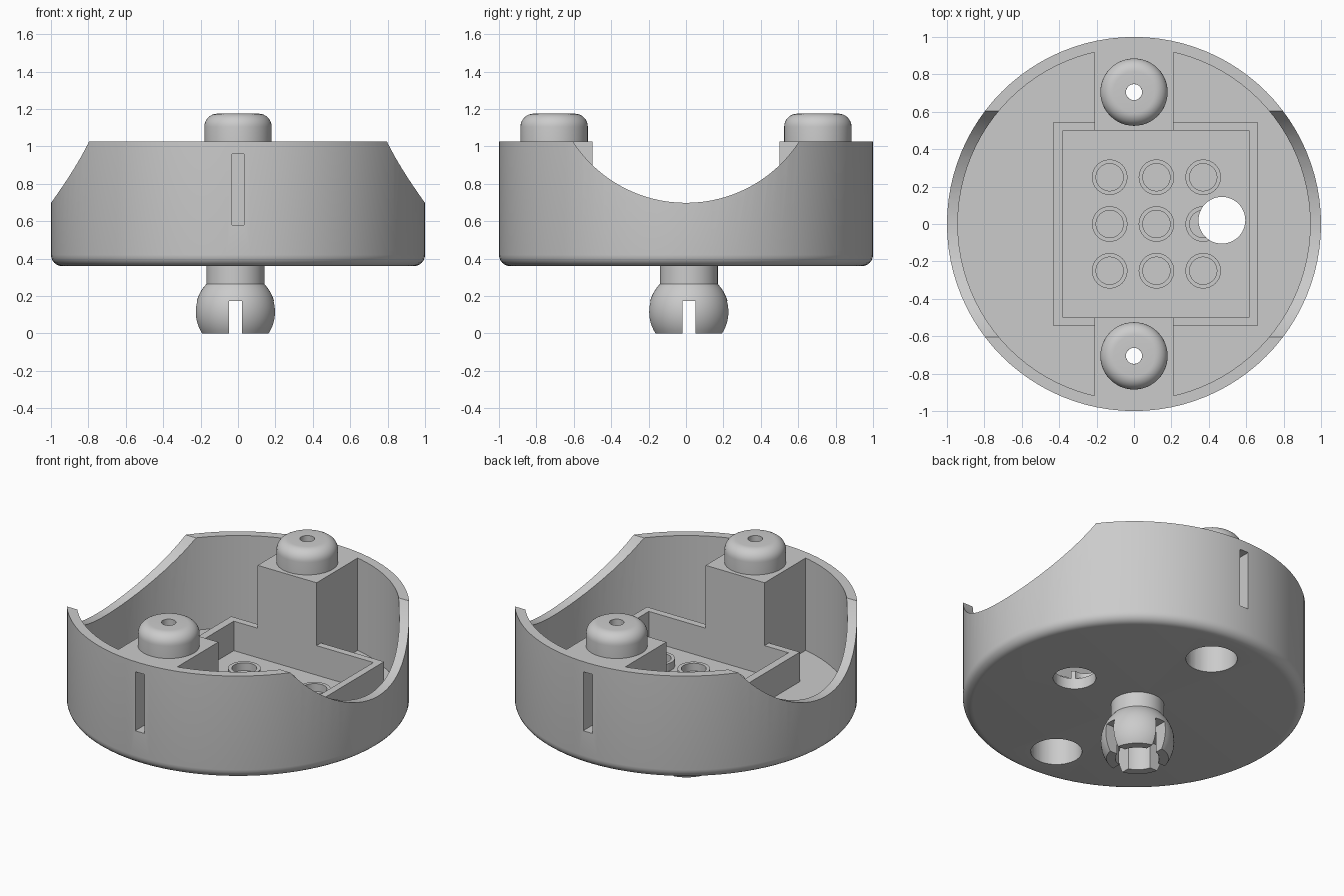
import bpy, bmesh, math
from mathutils import Matrix, Vector

cube = bpy.data.objects.get("Cube")
if cube:
    bpy.data.objects.remove(cube, do_unlink=True)

GREY = bpy.data.materials.new("light grey plastic")
GREY.use_nodes = True
GREY.diffuse_color = (0.6, 0.6, 0.6, 1)
GREY.node_tree.nodes["Principled BSDF"].inputs["Base Color"].default_value = (0.6, 0.6, 0.6, 1)


def finish(name, bm, loc=(0, 0, 0)):
    bmesh.ops.recalc_face_normals(bm, faces=bm.faces)
    mesh = bpy.data.meshes.new(name)
    bm.to_mesh(mesh)
    bm.free()
    mesh.materials.append(GREY)
    ob = bpy.data.objects.new(name, mesh)
    ob.location = loc
    bpy.context.collection.objects.link(ob)
    return ob


def lathe(name, profile, loc=(0, 0, 0), steps=48, closed=False):
    """Spin an (radius, height) profile around the vertical axis."""
    bm = bmesh.new()
    verts = [bm.verts.new((r, 0, z)) for r, z in profile]
    pairs = list(zip(verts, verts[1:]))
    if closed:
        pairs.append((verts[-1], verts[0]))
    edges = [bm.edges.new(p) for p in pairs]
    bmesh.ops.spin(bm, geom=verts + edges, axis=(0, 0, 1), cent=(0, 0, 0),
                   angle=math.tau, steps=steps)
    bmesh.ops.remove_doubles(bm, verts=bm.verts, dist=1e-5)
    return finish(name, bm, loc)


def box(name, x0, x1, y0, y1, z0, z1):
    bm = bmesh.new()
    bmesh.ops.create_cube(bm, size=1)
    low, high = Vector((x0, y0, z0)), Vector((x1, y1, z1))
    for v in bm.verts:
        v.co = [(a + b) / 2 + c * (b - a) for a, b, c in zip(low, high, v.co)]
    return finish(name, bm)


def cylinder(name, radius, depth, loc, rot=Matrix(), sides=48):
    bm = bmesh.new()
    bmesh.ops.create_cone(bm, cap_ends=True, segments=sides, radius1=radius,
                          radius2=radius, depth=depth, matrix=rot)
    return finish(name, bm, loc)


def combine(ob, other, operation="DIFFERENCE"):
    """Apply a boolean and discard the helper."""
    mod = ob.modifiers.new("combine", "BOOLEAN")
    mod.operation, mod.object, mod.solver = operation, other, "EXACT"
    bpy.context.view_layer.update()
    with bpy.context.temp_override(object=ob, active_object=ob):
        bpy.ops.object.modifier_apply(modifier=mod.name)
    bpy.data.objects.remove(other, do_unlink=True)


def arc(cr, cz, radius, start, end, count):
    """Profile points along an arc, in degrees."""
    angles = [math.radians(start + (end - start) * i / count) for i in range(count + 1)]
    return [(cr + radius * math.cos(a), cz + radius * math.sin(a)) for a in angles]


BOTTOM, FLOOR, RIM = 0.36, 0.43, 1.025
POST_Y = 0.705
CABLE = (0.47, 0.02)

# round housing with a filleted bottom edge
housing = lathe("housing", [(0, BOTTOM)] + arc(0.94, BOTTOM + 0.06, 0.06, -90, 0, 6)
                + [(1, RIM), (0.942, RIM), (0.942, FLOOR), (0, FLOOR)], steps=96)

# saddle cut through both sides of the wall
combine(housing, cylinder("saddle_cutter", 0.722, 3, (0, 0, 1.42),
                          Matrix.Rotation(math.pi / 2, 4, "Y"), 96))

# low rectangular tray wall on the floor
tray = box("tray", -0.43, 0.66, -0.545, 0.545, FLOOR - 0.02, 0.62)
combine(tray, box("tray_cutter", -0.38, 0.615, -0.5, 0.5, 0.3, 0.8))
combine(housing, tray, "UNION")

# front and back posts, each with a side slot, screw hole and counterbore
for side in (-1, 1):
    y0, y1 = sorted((side * 0.5, side * 0.955))
    combine(housing, box("post", -0.21, 0.21, y0, y1, FLOOR - 0.02, RIM), "UNION")
    y0, y1 = sorted((side * 0.87, side * 1.1))
    combine(housing, box("slot_cutter", -0.032, 0.032, y0, y1, 0.58, 0.96))
    combine(housing, cylinder("counterbore", 0.15, 0.7, (0, side * POST_Y, 0.5)))
    combine(housing, cylinder("screw_hole", 0.043, 1, (0, side * POST_Y, 1), sides=24))

# cable hole in the floor
combine(housing, cylinder("cable_hole", 0.125, 0.6, (*CABLE, 0.4)))

# domed buttons on top of the posts
for side, label in ((-1, "front"), (1, "back")):
    lathe(label + "_button", [(0.043, RIM), (0.18, RIM)]
          + arc(0.11, 1.105, 0.07, 0, 90, 8) + [(0.043, 1.175)],
          (0, side * POST_Y, 0), closed=True)

# three by three grid of small raised rings
for x in (-0.13, 0.12, 0.37):
    for y in (-0.25, 0, 0.25):
        ring = lathe("floor_ring", [(0.073, FLOOR - 0.01), (0.095, FLOOR - 0.01),
                                    (0.095, 0.48), (0.073, 0.48)], (x, y, 0), 32, True)
        if x > 0.3 and y == 0:
            combine(ring, cylinder("ring_cutter", 0.125, 0.6, (*CABLE, 0.4)))

# split ball snap connector on a short neck
CX, CY = -0.014, 0.015
ball = lathe("snap_ball", [(0, 0.17), (0.13, 0.17), (0.13, 0)]
             + arc(0, 0.115, 0.215, -32.3, 42.4, 14)
             + [(0.155, 0.265), (0.155, 0.39), (0, 0.39)], (CX, CY, 0))
combine(ball, box("cross_cutter_x", -0.5, 0.5, CY - 0.035, CY + 0.035, -0.1, 0.172))
combine(ball, box("cross_cutter_y", CX - 0.035, CX + 0.035, -0.5, 0.5, -0.1, 0.172))

# smooth curved surfaces, keep crisp edges
bpy.ops.object.select_all(action="DESELECT")
for ob in bpy.context.collection.objects:
    if ob.type == "MESH" and GREY.name in ob.data.materials:
        ob.select_set(True)
        bpy.context.view_layer.objects.active = ob
bpy.ops.object.shade_smooth_by_angle(angle=math.radians(30))
